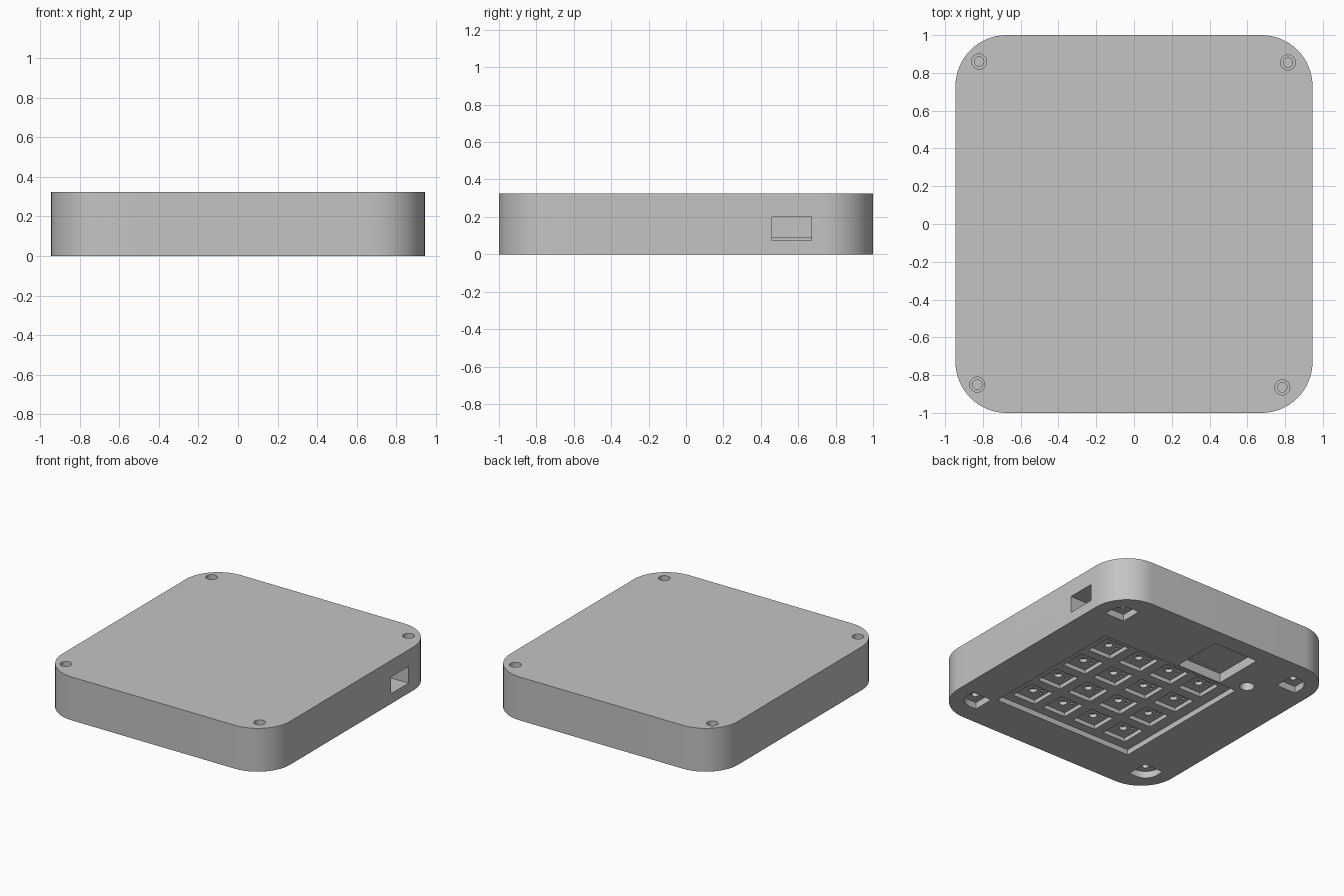
import bpy, bmesh, math
from mathutils import Matrix

if "Cube" in bpy.data.objects:
    bpy.data.objects.remove(bpy.data.objects["Cube"], do_unlink=True)

W, L, H = 0.945, 1.0, 0.325      # half width, half length, height
FLOOR = 0.07                     # level of the inner board seen through the openings

grey = bpy.data.materials.new("plain_grey")
grey.use_nodes = True
grey.diffuse_color = (0.55, 0.55, 0.55, 1)
grey.node_tree.nodes["Principled BSDF"].inputs["Base Color"].default_value = (0.55, 0.55, 0.55, 1)


def box(bm, x0, x1, y0, y1, z0, z1):
    m = Matrix.Translation(((x0 + x1) / 2, (y0 + y1) / 2, (z0 + z1) / 2))
    m = m @ Matrix.Diagonal((x1 - x0, y1 - y0, z1 - z0, 1))
    return bmesh.ops.create_cube(bm, size=1, matrix=m)["verts"]


def drum(bm, x, y, r, z0, z1, sides=24):
    bmesh.ops.create_cone(bm, cap_ends=True, segments=sides, radius1=r, radius2=r,
                          depth=z1 - z0, matrix=Matrix.Translation((x, y, (z0 + z1) / 2)))


def round_edges(bm, verts, radius, keep, steps):
    """Round the vertical edges whose position passes the test."""
    edges = {e for v in verts for e in v.link_edges
             if abs(e.verts[0].co.z - e.verts[1].co.z) > 0.01 and keep(e.verts[0].co)}
    bmesh.ops.bevel(bm, geom=list(edges), offset=radius, segments=steps,
                    profile=0.5, affect='EDGES')


def to_object(bm, name):
    bmesh.ops.recalc_face_normals(bm, faces=bm.faces)
    mesh = bpy.data.meshes.new(name)
    bm.to_mesh(mesh)
    bm.free()
    mesh.materials.append(grey)
    obj = bpy.data.objects.new(name, mesh)
    bpy.context.collection.objects.link(obj)
    return obj


def carve(body, bm):
    """Cut the shapes out of the body and drop the cutter."""
    cutter = to_object(bm, "cutter")
    cutter.hide_render = True
    bpy.context.view_layer.objects.active = body
    mod = body.modifiers.new("cut", 'BOOLEAN')
    mod.operation, mod.solver, mod.object = 'DIFFERENCE', 'EXACT', cutter
    bpy.ops.object.modifier_apply(modifier=mod.name)
    bpy.data.objects.remove(cutter, do_unlink=True)


# Rounded case block
bm = bmesh.new()
round_edges(bm, box(bm, -W, W, -L, L, 0, H), 0.27, lambda c: True, 16)
case = to_object(bm, "case")

# Key field, display window, dial hole, side port and wide screw seats
bm = bmesh.new()
box(bm, -0.51, 0.645, -0.674, 0.463, -0.05, 0.04)
box(bm, -0.36, 0.01, 0.48, 0.865, -0.05, FLOOR)
drum(bm, -0.535, 0.555, 0.05, -0.05, FLOOR)
box(bm, 0.70, 1.0, 0.46, 0.67, 0.075, 0.20)
screws = [(-0.82, 0.86), (0.815, 0.855), (-0.83, -0.85), (0.785, -0.865)]
for x, y in screws:
    drum(bm, x, y, 0.04, H - 0.05, H + 0.05)
# Corner pockets underneath, rounded on the outer corner
for sx in (-1, 1):
    for sy in (-1, 1):
        xs, ys = sorted((sx * 0.68, sx * 0.84)), sorted((sy * 0.70, sy * 0.86))
        pocket = box(bm, *xs, *ys, -0.05, 0.05)
        round_edges(bm, pocket, 0.10,
                    lambda c: abs(c.x) > 0.8 and abs(c.y) > 0.8, 6)
carve(case, bm)

# Square switch openings
keys = [(0.07 + (i - 1.5) * 0.266, -0.11 + (j - 1.5) * 0.266)
        for i in range(4) for j in range(4)]
bm = bmesh.new()
for x, y in keys:
    box(bm, x - 0.096, x + 0.096, y - 0.096, y + 0.096, 0.02, FLOOR)
# Narrow screw holes and nut holes
for x, y in screws:
    drum(bm, x, y, 0.025, H - 0.15, H - 0.02, 16)
    drum(bm, math.copysign(0.755, x), math.copysign(0.78, y), 0.025, 0.03, 0.10, 16)
carve(case, bm)

# Board holes: centre post, side posts and pins of each switch, display and dial pins
bm = bmesh.new()
top = FLOOR + 0.025
for x, y in keys:
    drum(bm, x, y, 0.028, 0.055, top, 16)
    for dx, dy in ((-0.07, 0), (0.07, 0), (-0.053, 0.035), (0.035, 0.07)):
        drum(bm, x + dx, y + dy, 0.012, 0.055, top, 8)
for i in range(8):
    drum(bm, -0.30 + i * 0.035, 0.51, 0.007, 0.055, top, 6)
for dx in (-0.025, 0, 0.025):
    drum(bm, -0.535 + dx, 0.575, 0.007, 0.055, top, 6)
carve(case, bm)

# Ledge of the board inside the side port
bm = bmesh.new()
box(bm, 0.69, 0.80, 0.455, 0.675, FLOOR, 0.09)
to_object(bm, "port_board")

# Smooth corners, crisp edges
bpy.ops.object.select_all(action='DESELECT')
case.select_set(True)
bpy.context.view_layer.objects.active = case
bpy.ops.object.shade_smooth_by_angle(angle=math.radians(30))
